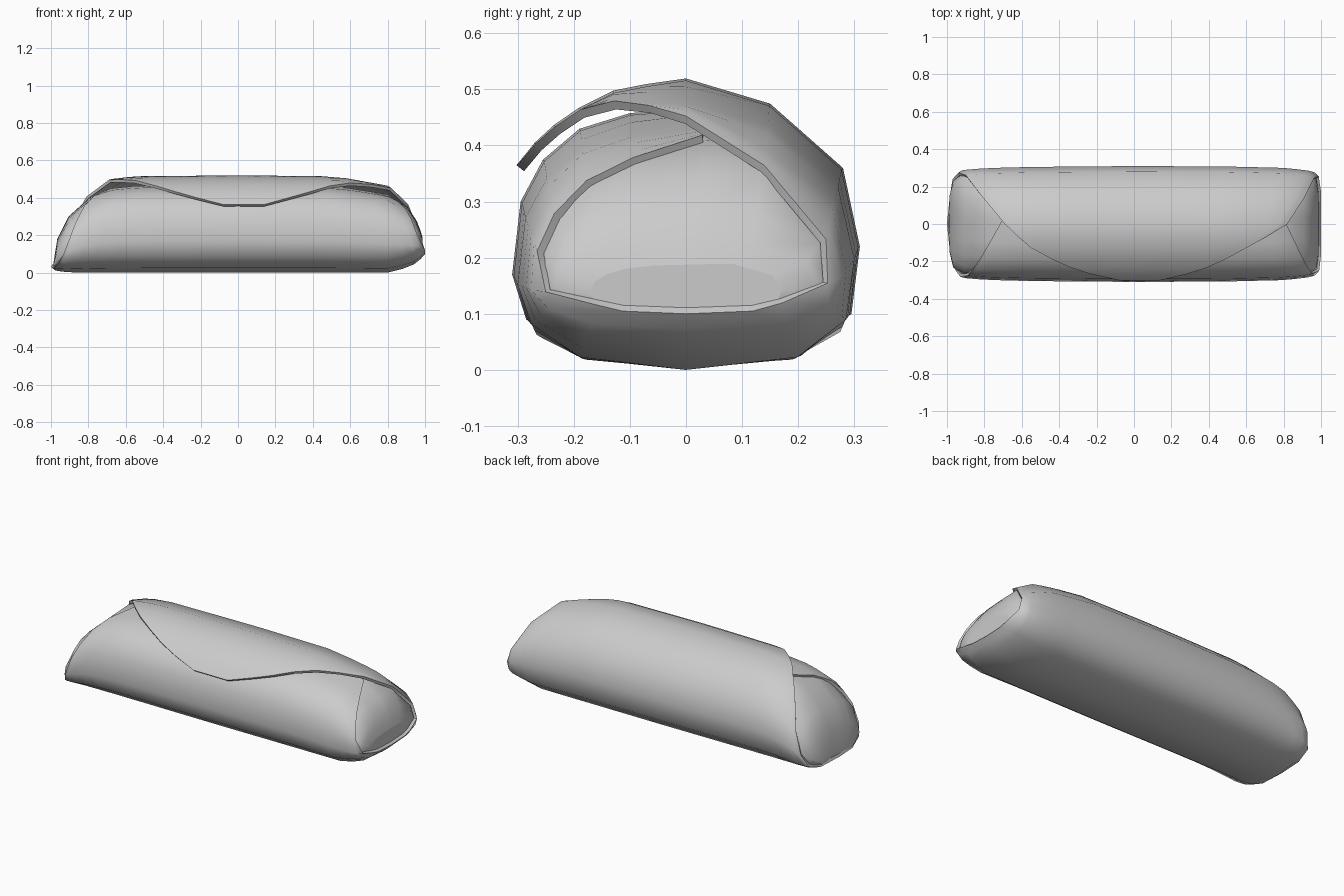
import bpy

if "Cube" in bpy.data.objects:
    bpy.data.objects.remove(bpy.data.objects["Cube"])

# End shaping along the length: x, half width, low z, high z
TAPER = [(-1.0, .16, .03, .06), (-.98, .245, .012, .20), (-.92, .288, .002, .335),
         (-.80, .298, 0, .455), (-.68, .302, 0, .50), (-.55, .305, 0, .515), (0, .31, 0, .52),
         (.52, .307, 0, .515), (.80, .30, 0, .465), (.92, .288, .03, .39),
         (.97, .275, .065, .30), (.99, .25, .09, .24), (1.0, .18, .10, .20)]

# Rolled sheet, from the inner front layer round the bottom and back to the
# overlapping flap: y, z, left end x, right end x
SPIRAL = [(.03, .468, -.70, .80), (-.10, .458, -.77, .86), (-.19, .43, -.82, .90),
          (-.255, .375, -.86, .93), (-.295, .30, -.89, .955), (-.31, .17, -.93, .99),
          (-.285, .09, -.96, 1), (-.195, .025, -.985, 1), (0, 0, -1, 1),
          (.205, .025, -.985, 1), (.295, .10, -.97, 1), (.31, .22, -.94, .988),
          (.28, .36, -.90, .965), (.15, .475, -.81, .91), (0, .52, -.69, .82),
          (-.07, .51, -.62, .71), (-.13, .498, -.55, .60), (-.19, .468, -.44, .49),
          (-.235, .437, -.34, .39), (-.27, .405, -.23, .28), (-.302, .365, -.08, .14)]


def taper(x):
    for a, b in zip(TAPER, TAPER[1:]):
        if x <= b[0]:
            f = (x - a[0]) / (b[0] - a[0])
            return [p + f * (q - p) for p, q in zip(a, b)][1:]
    return TAPER[-1][1:]


def place(x, y, z):
    """Fit a mid-section point into the tapered section at x."""
    w, lo, hi = taper(x)
    return (x, y * w / .31, lo + z / .52 * (hi - lo))


def make(name, verts, faces, thickness=0):
    mesh = bpy.data.meshes.new(name)
    mesh.from_pydata(verts, [], faces)
    mesh.update()
    ob = bpy.data.objects.new(name, mesh)
    bpy.context.collection.objects.link(ob)
    bpy.ops.object.select_all(action='DESELECT')
    bpy.context.view_layer.objects.active = ob
    ob.select_set(True)
    if thickness:
        mod = ob.modifiers.new("thickness", 'SOLIDIFY')
        mod.thickness = thickness
        mod.offset = -1
        bpy.ops.object.modifier_apply(modifier=mod.name)
    bpy.ops.object.shade_smooth_by_angle(angle=0.9)
    return ob


def grid_faces(rows, cols):
    return [(r * cols + c, (r + 1) * cols + c, (r + 1) * cols + c + 1, r * cols + c + 1)
            for r in range(rows - 1) for c in range(cols - 1)]


# Outer wrap: one rolled sheet with a curved flap edge
steps = [0, .012, .03, .06, .10, .16, .25, .37, .5, .63, .75, .84, .90, .94, .97, .988, 1]
verts = [place(l + s * (r - l), y, z) for y, z, l, r in SPIRAL for s in steps]
make("outer_wrap", verts, grid_faces(len(SPIRAL), len(steps)), .016)

# Folded ends: closed inner roll seen at both ends
ring = [(y * .95, .25 + (z - .25) * .95) for y, z, _, _ in SPIRAL[:14]]
ring.append(ring[0])
xs = [t[0] for t in TAPER]
verts = []
for y, z in ring:
    for x in xs:
        px, py, pz = place(x, y, z)
        verts.append((px * .986, py, pz))
n = len(xs)
faces = grid_faces(len(ring), n)
faces.append([r * n for r in range(len(ring) - 1)])
faces.append([r * n + n - 1 for r in reversed(range(len(ring) - 1))])
core = make("folded_ends", verts, faces)
